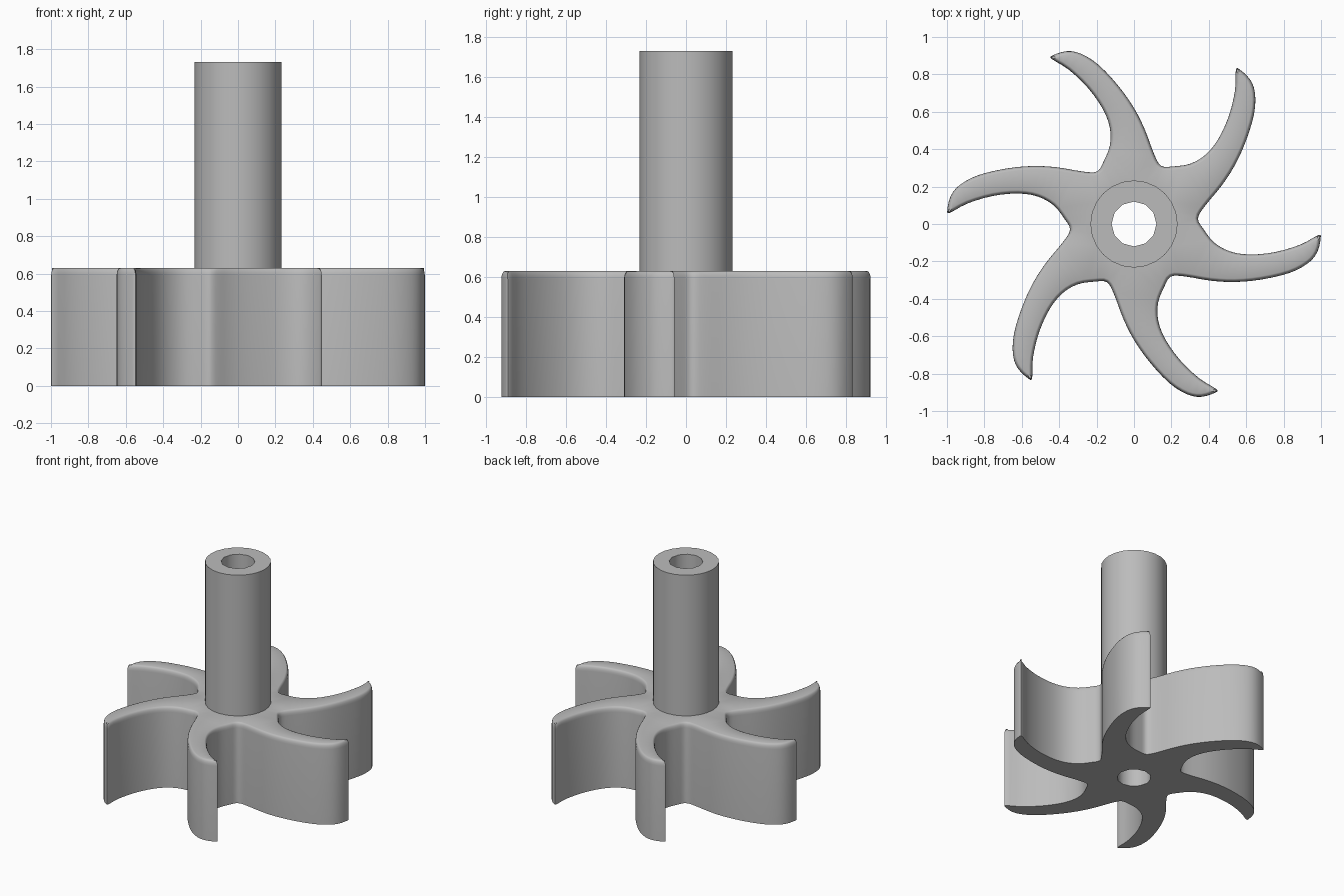
import bpy, bmesh, math
from mathutils import Vector, Matrix

if "Cube" in bpy.data.objects:
    bpy.data.objects.remove(bpy.data.objects["Cube"])

BLADES, HUB_TOP, SHAFT_TOP = 6, 0.63, 1.73
SHAFT_R, BORE_R = 0.233, 0.12
SHAFT_SIDES, BORE_SIDES = 24, 12

grey = bpy.data.materials.new("plain grey")
grey.use_nodes = True
colour = (0.5, 0.5, 0.5, 1)
grey.diffuse_color = colour
grey.node_tree.nodes["Principled BSDF"].inputs["Base Color"].default_value = colour

# One curved blade: leading edge out to the tip, then back to the valley
BLADE = [(0.27, -0.28), (0.41, -0.303), (0.54, -0.31), (0.68, -0.297),
         (0.83, -0.262), (0.93, -0.21), (0.98, -0.15), (0.998, -0.075),
         (0.985, -0.06), (0.89, -0.11), (0.755, -0.15), (0.62, -0.163),
         (0.515, -0.147), (0.43, -0.10), (0.37, -0.025), (0.342, 0.03)]


def finish(bm, name, angle):
    bmesh.ops.recalc_face_normals(bm, faces=bm.faces[:])
    mesh = bpy.data.meshes.new(name)
    bm.to_mesh(mesh)
    bm.free()
    mesh.materials.append(grey)
    obj = bpy.data.objects.new(name, mesh)
    bpy.context.collection.objects.link(obj)
    bpy.ops.object.select_all(action='DESELECT')
    obj.select_set(True)
    bpy.context.view_layer.objects.active = obj
    bpy.ops.object.shade_smooth_by_angle(angle=math.radians(angle))
    return obj


def smooth_loop(pts, steps=3):
    """Closed Catmull-Rom curve through the points."""
    out, n = [], len(pts)
    for i in range(n):
        a, b, c, d = (pts[(i + k) % n] for k in (-1, 0, 1, 2))
        for s in range(steps):
            t = s / steps
            out.append(0.5 * (2 * b + (c - a) * t + (2 * a - 5 * b + 4 * c - d) * t ** 2
                              + (3 * b - a - 3 * c + d) * t ** 3))
    return out


def inset(pts, dist):
    """Move a counter-clockwise outline inwards."""
    out = []
    for i, p in enumerate(pts):
        tangent = (pts[(i + 1) % len(pts)] - pts[i - 1]).normalized()
        out.append(p + Vector((-tangent.y, tangent.x)) * dist)
    return out


def ring(bm, pts, z):
    return [bm.verts.new((p.x, p.y, z)) for p in pts]


def circle(r, sides):
    return [Vector((r * math.cos(math.tau * i / sides), r * math.sin(math.tau * i / sides)))
            for i in range(sides)]


def bridge(bm, low, high):
    for i in range(len(low)):
        bm.faces.new((low[i - 1], low[i], high[i], high[i - 1]))


def fill(bm, outer, inner):
    """Flat face between an outline and a round hole."""
    edges = []
    for loop in (outer, inner):
        for i in range(len(loop)):
            pair = (loop[i - 1], loop[i])
            edges.append(bm.edges.get(pair) or bm.edges.new(pair))
    bmesh.ops.triangle_fill(bm, edges=edges, use_beauty=True)


# Bladed hub with a rounded upper rim
points = []
for k in range(BLADES):
    turn = Matrix.Rotation(math.tau * k / BLADES, 2)
    points += [turn @ Vector(p) for p in BLADE]
outline = smooth_loop(points)

bm = bmesh.new()
rings = [ring(bm, outline, 0)]
for step in range(5):
    a = math.pi / 2 * step / 4
    rings.append(ring(bm, inset(outline, 0.018 * (1 - math.cos(a))),
                      HUB_TOP - 0.04 * (1 - math.sin(a))))
for low, high in zip(rings, rings[1:]):
    bridge(bm, low, high)
fill(bm, rings[0], ring(bm, circle(BORE_R, BORE_SIDES), 0))
fill(bm, rings[-1], ring(bm, circle(SHAFT_R, SHAFT_SIDES), HUB_TOP))
finish(bm, "bladed_hub", 35)

# Hollow shaft, its bore running down through the hub
bm = bmesh.new()
outer_low = ring(bm, circle(SHAFT_R, SHAFT_SIDES), HUB_TOP)
outer_high = ring(bm, circle(SHAFT_R, SHAFT_SIDES), SHAFT_TOP)
bore_high = ring(bm, circle(BORE_R, BORE_SIDES), SHAFT_TOP)
bore_low = ring(bm, circle(BORE_R, BORE_SIDES), 0)
bridge(bm, outer_low, outer_high)
bridge(bm, bore_high, bore_low)
fill(bm, outer_high, bore_high)
finish(bm, "hollow_shaft", 35)
